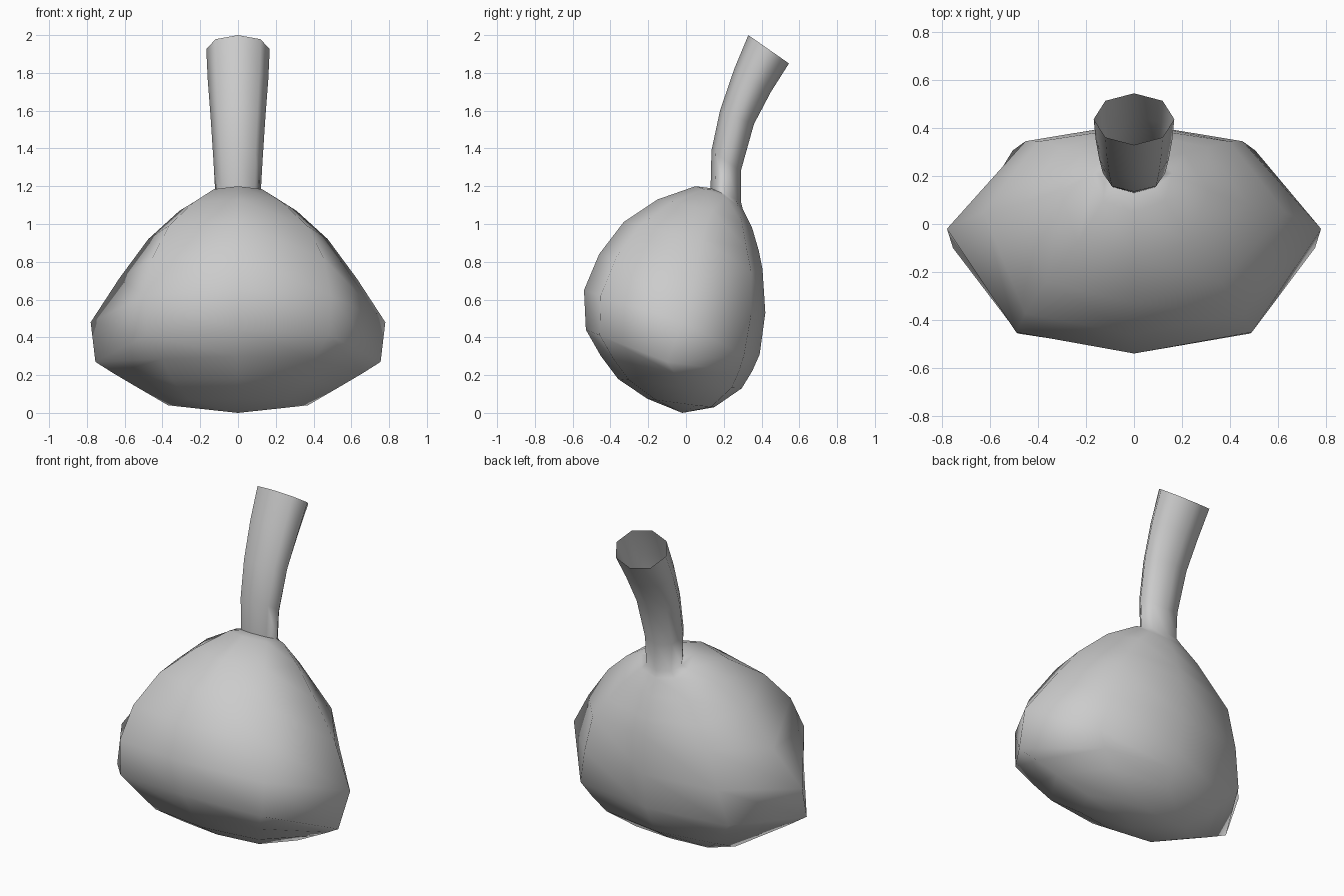
import bpy, bmesh
from mathutils import Vector

cube = bpy.data.objects.get("Cube")
if cube:
    bpy.data.objects.remove(cube)

grey = bpy.data.materials.new("plain grey")
grey.use_nodes = True
grey.diffuse_color = (0.6, 0.6, 0.6, 1)
grey.node_tree.nodes["Principled BSDF"].inputs["Base Color"].default_value = (0.6, 0.6, 0.6, 1)


def ring(bm, front, back, side, wide_front, wide_back, deep):
    """Eight-sided ring from its front (y, z), back (y, z) and side (x, y, z) points."""
    f, b, s = Vector((0, *front)), Vector((0, *back)), Vector(side)

    def corner(end, wide):
        return Vector((s.x * wide, s.y + (end.y - s.y) * deep, s.z + (end.z - s.z) * deep))

    half = [corner(f, wide_front), s, corner(b, wide_back)]
    mirrored = [Vector((-p.x, p.y, p.z)) for p in reversed(half)]
    return [bm.verts.new(p) for p in [f, *half, b, *mirrored]]


# Neck: open tube that bends backward and flares; front, back, half width
neck = [
    ((0.33, 2.00), (0.545, 1.85), 0.168),
    ((0.255, 1.82), (0.45, 1.70), 0.16),
    ((0.18, 1.60), (0.36, 1.53), 0.145),
    ((0.135, 1.39), (0.29, 1.28), 0.13),
    ((0.13, 1.19), (0.29, 1.12), 0.12),
]
# Bulb, shoulder to base: front, back, side, then corner widths at front and back
bulb = [
    ((0.05, 1.20), (0.30, 1.08), (0.16, 0.21, 1.145), 0.80, 0.71),
    ((-0.15, 1.13), (0.35, 0.98), (0.31, 0.14, 1.07), 0.76, 0.68),
    ((-0.33, 1.01), (0.385, 0.86), (0.475, 0.08, 0.92), 0.77, 0.65),
    ((-0.46, 0.84), (0.405, 0.76), (0.63, 0.05, 0.71), 0.72, 0.63),
    ((-0.54, 0.65), (0.42, 0.53), (0.78, -0.02, 0.48), 0.63, 0.58),
    ((-0.53, 0.44), (0.39, 0.31), (0.755, -0.10, 0.27), 0.64, 0.67),
    ((-0.45, 0.30), (0.35, 0.22), (0.66, -0.06, 0.21), 0.61, 0.67),
    ((-0.36, 0.18), (0.295, 0.13), (0.55, -0.02, 0.145), 0.64, 0.68),
    ((-0.205, 0.075), (0.15, 0.03), (0.37, 0.05, 0.04), 0.70, 0.66),
]

bm = bmesh.new()
rings = []
for front, back, width in neck:
    middle = [(a + b) / 2 for a, b in zip(front, back)]
    rings.append(ring(bm, front, back, (width, *middle), 0.71, 0.71, 0.71))
for i, (front, back, side, wide_front, wide_back) in enumerate(bulb):
    rings.append(ring(bm, front, back, side, wide_front, wide_back, min(0.83, 0.71 + 0.04 * i)))

# Skin between rings, then close the base
for top, low in zip(rings, rings[1:]):
    for i in range(8):
        j = (i + 1) % 8
        bm.faces.new((top[i], low[i], low[j], top[j]))
base = bm.verts.new((0, -0.02, 0))
for i in range(8):
    bm.faces.new((rings[-1][i], base, rings[-1][(i + 1) % 8]))
bmesh.ops.recalc_face_normals(bm, faces=bm.faces)

# Smooth skin, with a sharp crease where the front of the neck meets the bulb
for face in bm.faces:
    face.smooth = True
root = rings[len(neck) - 1]
for a, b in [(6, 7), (7, 0), (0, 1), (1, 2)]:
    bm.edges.get((root[a], root[b])).smooth = False

mesh = bpy.data.meshes.new("bulb_with_neck")
bm.to_mesh(mesh)
bm.free()
mesh.materials.append(grey)
body = bpy.data.objects.new("bulb_with_neck", mesh)
bpy.context.collection.objects.link(body)
